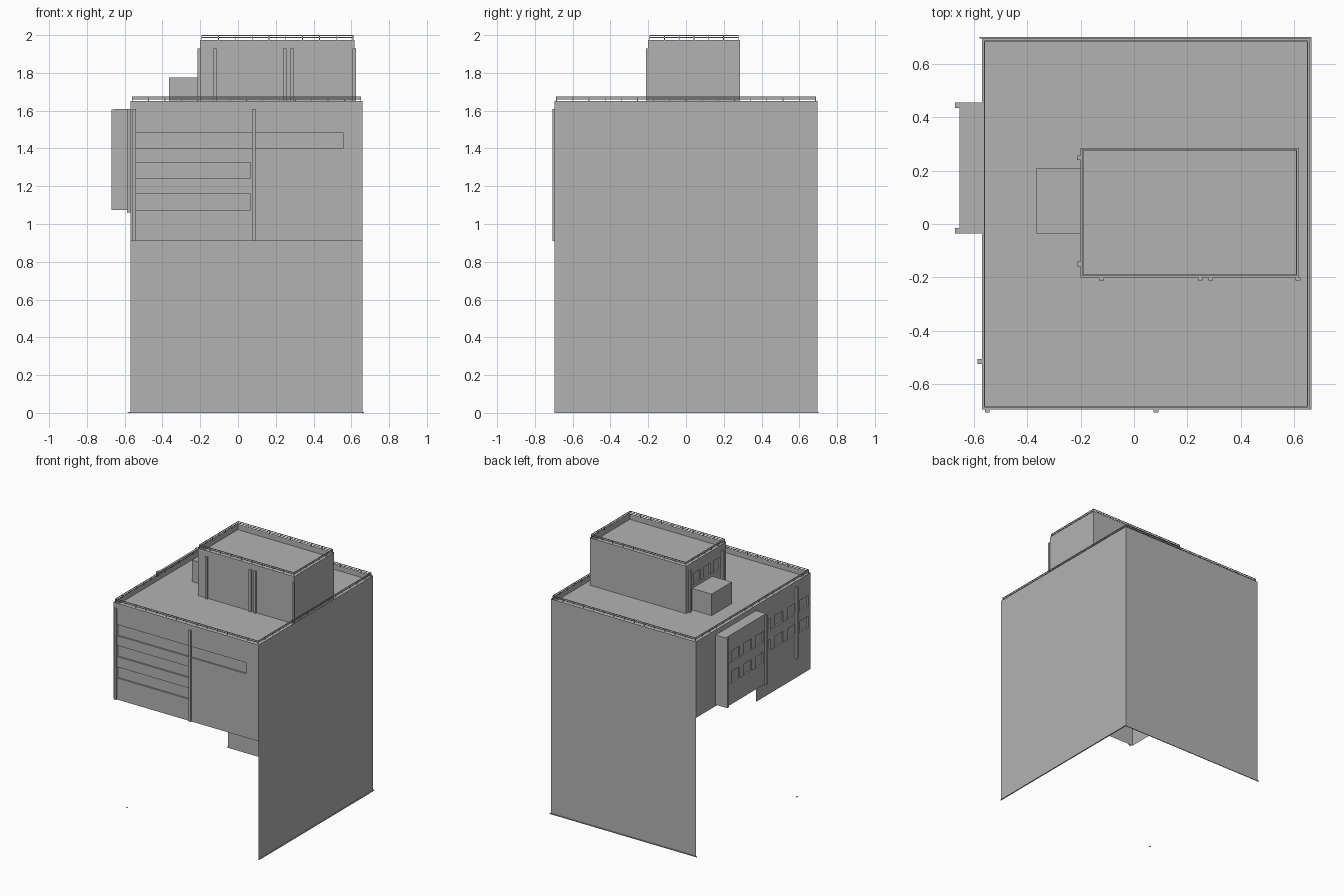
import bpy, bmesh
from mathutils import Vector

cube = bpy.data.objects.get("Cube")
if cube:
    bpy.data.objects.remove(cube, do_unlink=True)

GREY = (0.45, 0.45, 0.45, 1.0)
concrete = bpy.data.materials.new("grey_concrete")
concrete.use_nodes = True
concrete.diffuse_color = GREY
concrete.node_tree.nodes["Principled BSDF"].inputs["Base Color"].default_value = GREY


def finish(name, bm):
    mesh = bpy.data.meshes.new(name)
    bm.to_mesh(mesh)
    bm.free()
    mesh.materials.append(concrete)
    obj = bpy.data.objects.new(name, mesh)
    bpy.context.collection.objects.link(obj)
    return obj


def add_box(bm, lo, hi):
    verts = bmesh.ops.create_cube(bm, size=1)["verts"]
    lo, hi = Vector(lo), Vector(hi)
    for v in verts:
        v.co = (lo + hi) / 2 + v.co * (hi - lo)


def boxes(name, spans):
    bm = bmesh.new()
    for lo, hi in spans:
        add_box(bm, lo, hi)
    return finish(name, bm)


def wall(name, place, u_range, z_range, holes=(), inward=(0, 0, 0)):
    """Flat wall; place(u, z) gives a point, holes (u0, u1, z0, z1) are recessed."""
    us = sorted(set(u_range) | {h[i] for h in holes for i in (0, 1)})
    zs = sorted(set(z_range) | {h[i] for h in holes for i in (2, 3)})
    bm = bmesh.new()
    grid = [[bm.verts.new(place(u, z)) for z in zs] for u in us]
    sunk = []
    for i in range(len(us) - 1):
        for j in range(len(zs) - 1):
            f = bm.faces.new((grid[i][j], grid[i + 1][j], grid[i + 1][j + 1], grid[i][j + 1]))
            u, z = (us[i] + us[i + 1]) / 2, (zs[j] + zs[j + 1]) / 2
            if any(a < u < b and c < z < d for a, b, c, d in holes):
                sunk.append(f)
    if sunk:
        new = bmesh.ops.extrude_face_region(bm, geom=sunk)["geom"]
        moved = [g for g in new if isinstance(g, bmesh.types.BMVert)]
        bmesh.ops.translate(bm, verts=moved, vec=inward)
        bmesh.ops.delete(bm, geom=[f for f in sunk if f.is_valid], context="FACES")
    bmesh.ops.dissolve_limit(bm, angle_limit=0.01, verts=bm.verts, edges=bm.edges)
    return finish(name, bm)


def roof(name, x0, x1, y0, y1, top, drop):
    """Parapet cap, its inner faces and the sunken deck."""
    bm = bmesh.new()
    f = bm.faces.new([bm.verts.new(p) for p in
                      ((x0, y0, top), (x1, y0, top), (x1, y1, top), (x0, y1, top))])
    bmesh.ops.inset_region(bm, faces=[f], thickness=0.02)
    new = bmesh.ops.extrude_face_region(bm, geom=[f])["geom"]
    bmesh.ops.translate(bm, vec=(0, 0, -drop),
                        verts=[g for g in new if isinstance(g, bmesh.types.BMVert)])
    if f.is_valid:
        bmesh.ops.delete(bm, geom=[f], context="FACES")
    return finish(name, bm)


def railing(name, x0, x1, y0, y1, z):
    """Two thin rails on small posts around a parapet."""
    t, spans = 0.002, []
    for h in (0.012, 0.023):
        for y in (y0, y1):
            spans.append(((x0 - t, y - t, z + h - t), (x1 + t, y + t, z + h + t)))
        for x in (x0, x1):
            spans.append(((x - t, y0 - t, z + h - t), (x + t, y1 + t, z + h + t)))
    nx, ny = round((x1 - x0) / 0.085), round((y1 - y0) / 0.085)
    posts = [(x0 + (x1 - x0) * i / nx, y) for i in range(nx + 1) for y in (y0, y1)]
    posts += [(x, y0 + (y1 - y0) * i / ny) for i in range(1, ny) for x in (x0, x1)]
    for x, y in posts:
        spans.append(((x - t, y - t, z), (x + t, y + t, z + 0.023)))
    return boxes(name, spans)


def window_row(name, x, y0, y1, z0, z1, count):
    """Raised infill panels between the windows of a recessed band on the left side."""
    step = (y1 - y0) / count
    return boxes(name, [((x + 0.002, y0 + step * (i + 0.65), z0),
                         (x + 0.012, y0 + step * (i + 1), z1)) for i in range(count)])


# Main block
L, R, F, B = -0.57, 0.66, -0.695, 0.695
TOP, DECK, LOW = 1.65, 1.61, 0.91
ROWS = [(1.4, 1.485), (1.24, 1.325), (1.075, 1.16)]
IN_X, IN_Y = (0.012, 0, 0), (0, 0.012, 0)

front_bands = [(-0.54, 0.555 if i == 0 else 0.065, a, b) for i, (a, b) in enumerate(ROWS)]
wall("front_wall", lambda u, z: (u, F, z), (L, R), (LOW, TOP), front_bands, IN_Y)
wall("back_wall", lambda u, z: (u, B, z), (L, R), (0, TOP))
wall("right_wall", lambda u, z: (R, u, z), (F, B), (0, TOP))
side_bands = [(-0.67, -0.06, a, b) for a, b in ROWS[:2]]
wall("left_wall_front", lambda u, z: (L, u, z), (F, -0.035), (LOW, TOP), side_bands, IN_X)
wall("left_wall_rear", lambda u, z: (L, u, z), (-0.035, B), (1.065, TOP))
roof("main_roof", L, R, F, B, TOP, TOP - DECK)
railing("main_railing", L + 0.01, R - 0.01, F + 0.01, B - 0.01, TOP)
boxes("base_strip", [((L - 0.01, B, 0), (R + 0.006, B + 0.006, 0.006)),
                     ((R, F, 0), (R + 0.006, B + 0.006, 0.006))])
boxes("pilaster_foot", [((L - 0.015, -0.523, 0), (L - 0.008, -0.507, 0.003))])

# Pilasters on the main block
boxes("front_pilasters", [((x - 0.009, F - 0.012, LOW), (x + 0.009, F, DECK))
                          for x in (-0.55, 0.083)])
boxes("left_pilaster", [((L - 0.017, -0.524, 1.06), (L, -0.506, DECK))])

# Projecting bay on the left side
BAY, Y0, Y1, Z0 = -0.655, -0.035, 0.455, 1.075
bay_bands = [(Y0 + 0.03, Y1 - 0.03, a, b) for a, b in ROWS[:2]]
wall("bay_face", lambda u, z: (BAY, u, z), (Y0, Y1), (Z0, DECK), bay_bands, IN_X)
for end, y in (("front", Y0), ("rear", Y1)):
    wall("bay_" + end, lambda u, z: (u, y, z), (BAY, L), (Z0, DECK))
for end, z in (("bottom", Z0), ("top", DECK)):
    wall("bay_" + end, lambda u, v: (u, v, z), (BAY, L), (Y0, Y1))
boxes("bay_fins", [((BAY - 0.015, y, Z0), (BAY, y + 0.02, DECK - 0.005))
                   for y in (Y0, Y1 - 0.02)])
for i, (a, b) in enumerate(ROWS[:2]):
    window_row(f"left_window_panels_{i}", L, -0.67, -0.06, a, b, 4)
    window_row(f"bay_window_panels_{i}", BAY, Y0 + 0.03, Y1 - 0.03, a, b, 3)

# Rooftop storey
PL, PR, PF, PB, PTOP, PDECK = -0.2, 0.617, -0.2, 0.285, 1.975, 1.93
wall("storey_front", lambda u, z: (u, PF, z), (PL, PR), (DECK, PTOP))
wall("storey_back", lambda u, z: (u, PB, z), (PL, PR), (DECK, PTOP))
wall("storey_right", lambda u, z: (PR, u, z), (PF, PB), (DECK, PTOP))
wall("storey_left", lambda u, z: (PL, u, z), (PF, PB), (DECK, PTOP),
     [(-0.13, 0.225, 1.8, 1.885)], IN_X)
window_row("storey_window_panels", PL, -0.13, 0.225, 1.8, 1.885, 3)
roof("storey_roof", PL, PR, PF, PB, PTOP, PTOP - PDECK)
railing("storey_railing", PL + 0.008, PR - 0.008, PF + 0.008, PB - 0.008, PTOP)
boxes("storey_front_pilasters", [((x - 0.009, PF - 0.012, DECK), (x + 0.009, PF, PDECK))
                                 for x in (-0.122, 0.248, 0.288, 0.615)])
boxes("storey_left_pilasters", [((PL - 0.014, y - 0.009, DECK), (PL, y + 0.009, PDECK))
                                for y in (-0.15, 0.248)])

# Small annex on the roof
boxes("roof_annex", [((-0.365, -0.035, DECK), (PL, 0.21, 1.775))])
